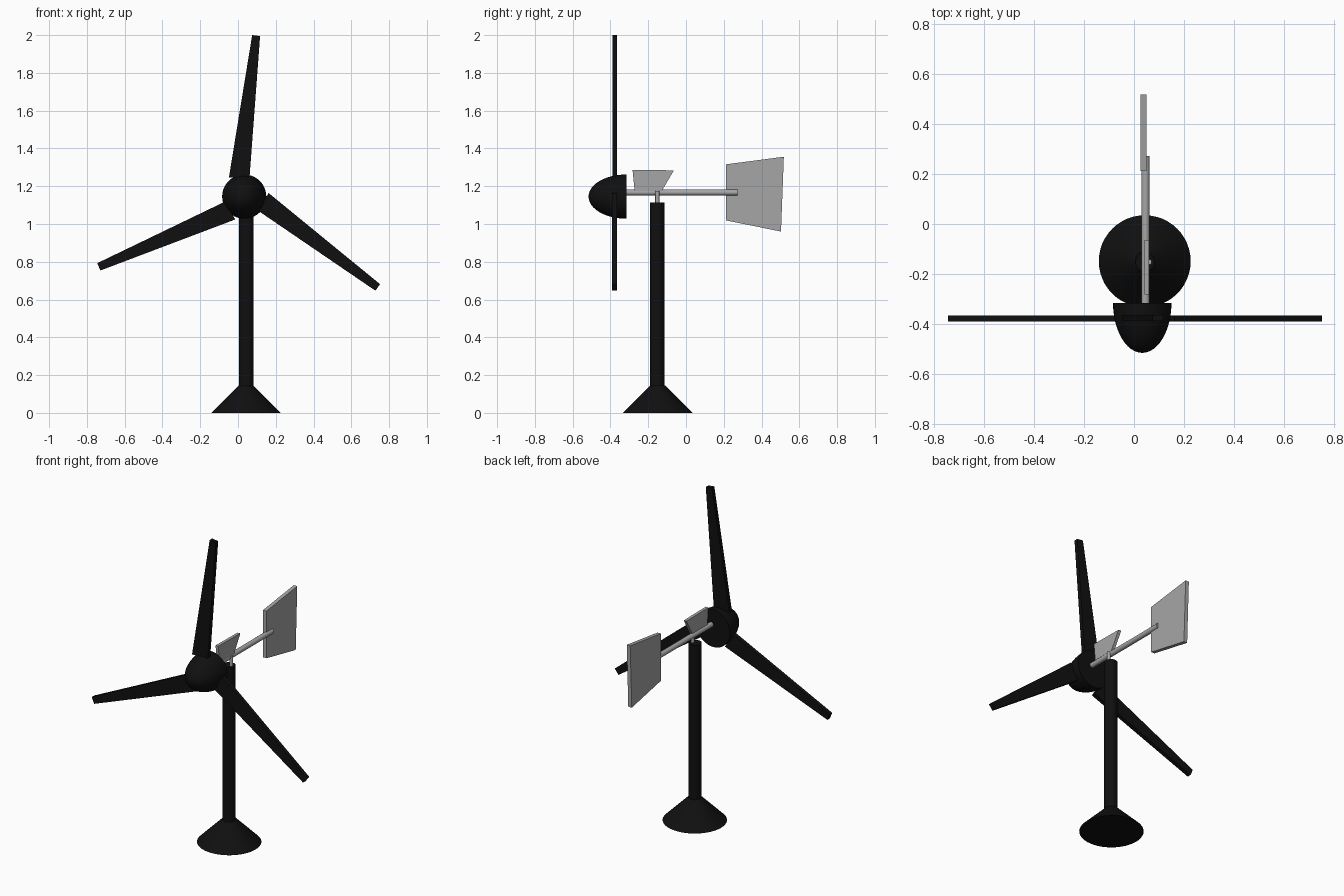
import bpy, bmesh, math
from mathutils import Matrix, Vector

if "Cube" in bpy.data.objects:
    bpy.data.objects.remove(bpy.data.objects["Cube"])


def material(name, v):
    m = bpy.data.materials.new(name)
    m.diffuse_color = (v, v, v, 1)
    m.use_nodes = True
    m.node_tree.nodes["Principled BSDF"].inputs["Base Color"].default_value = m.diffuse_color
    return m


BLACK = material("black paint", 0.005)
GREY = material("grey metal", 0.38)


def finish(name, bm, mat, smooth=False):
    bmesh.ops.recalc_face_normals(bm, faces=bm.faces[:])
    me = bpy.data.meshes.new(name)
    bm.to_mesh(me)
    bm.free()
    me.materials.append(mat)
    ob = bpy.data.objects.new(name, me)
    bpy.context.collection.objects.link(ob)
    if smooth:
        bpy.ops.object.select_all(action='DESELECT')
        ob.select_set(True)
        bpy.context.view_layer.objects.active = ob
        bpy.ops.object.shade_smooth_by_angle(angle=math.radians(35))
    return ob


def lathe(name, profile, origin, mat, sides=32, along_y=False):
    """Turn (radius, height) points round z, or round y when along_y is set."""
    bm = bmesh.new()
    rings = []
    for r, h in profile:
        rings.append([bm.verts.new((r * math.cos(2 * math.pi * i / sides),
                                    r * math.sin(2 * math.pi * i / sides), h))
                      for i in range(sides)])
    for a, b in zip(rings, rings[1:]):
        for i in range(sides):
            j = (i + 1) % sides
            bm.faces.new((a[i], a[j], b[j], b[i]))
    bm.faces.new(rings[0])
    bm.faces.new(rings[-1])
    bmesh.ops.remove_doubles(bm, verts=bm.verts[:], dist=1e-5)
    rot = Matrix.Rotation(-math.pi / 2, 4, 'X') if along_y else Matrix()
    bm.transform(Matrix.Translation(origin) @ rot)
    return finish(name, bm, mat, True)


def plate(name, points, thickness, mat):
    """Flat panel: 3D outline extruded by a thickness vector."""
    bm = bmesh.new()
    face = bm.faces.new([bm.verts.new(p) for p in points])
    ext = bmesh.ops.extrude_face_region(bm, geom=[face], use_keep_orig=True)
    bmesh.ops.translate(bm, vec=Vector(thickness),
                        verts=[v for v in ext['geom'] if isinstance(v, bmesh.types.BMVert)])
    return finish(name, bm, mat)


# Conical foot and mast
lathe("base", [(0.184, 0), (0.039, 0.145)], (0.043, -0.149, 0), BLACK, 48)
lathe("mast", [(0.038, 0.12), (0.038, 1.115)], (0.044, -0.153, 0), BLACK)

# Pivot pin and horizontal boom
lathe("pivot_pin", [(0.011, 1.10), (0.011, 1.175)], (0.06, -0.152, 0), GREY, 16)
lathe("boom", [(0.016, -0.33), (0.016, 0.272)], (0.046, 0, 1.167), GREY, 24, True)

# Rounded nose hub with a flat back
HX, HZ = 0.033, 1.145
nose = [(0.117 * math.sin(t), -0.2 * math.cos(t))
        for t in (math.pi / 2 * max(i, 0.12) / 12 for i in range(13))]
lathe("hub", nose, (HX, -0.316, HZ), BLACK, 40, True)

# Three tapered blades, 120 degrees apart
outline = [(0.042, 0.855), (0.084, 0.850), (0.028, 0.102), (-0.081, 0.102)]
for k in range(3):
    c, s = math.cos(k * 2 * math.pi / 3), math.sin(k * 2 * math.pi / 3)
    y = -0.389 if k == 0 else -0.391
    plate(f"blade_{k + 1}",
          [(HX + x * c + z * s, y, HZ - x * s + z * c) for x, z in outline],
          (0, 0.025, 0), BLACK)

# Tail vane and small fin above the boom
plate("tail_vane", [(0.026, 0.212, 1.316), (0.026, 0.518, 1.356),
                    (0.026, 0.503, 0.960), (0.026, 0.212, 1.019)], (0.024, 0, 0), GREY)
plate("small_fin", [(0.042, -0.283, 1.287), (0.042, -0.064, 1.284),
                    (0.042, -0.128, 1.175), (0.042, -0.272, 1.175)], (0.019, 0, 0), GREY)
